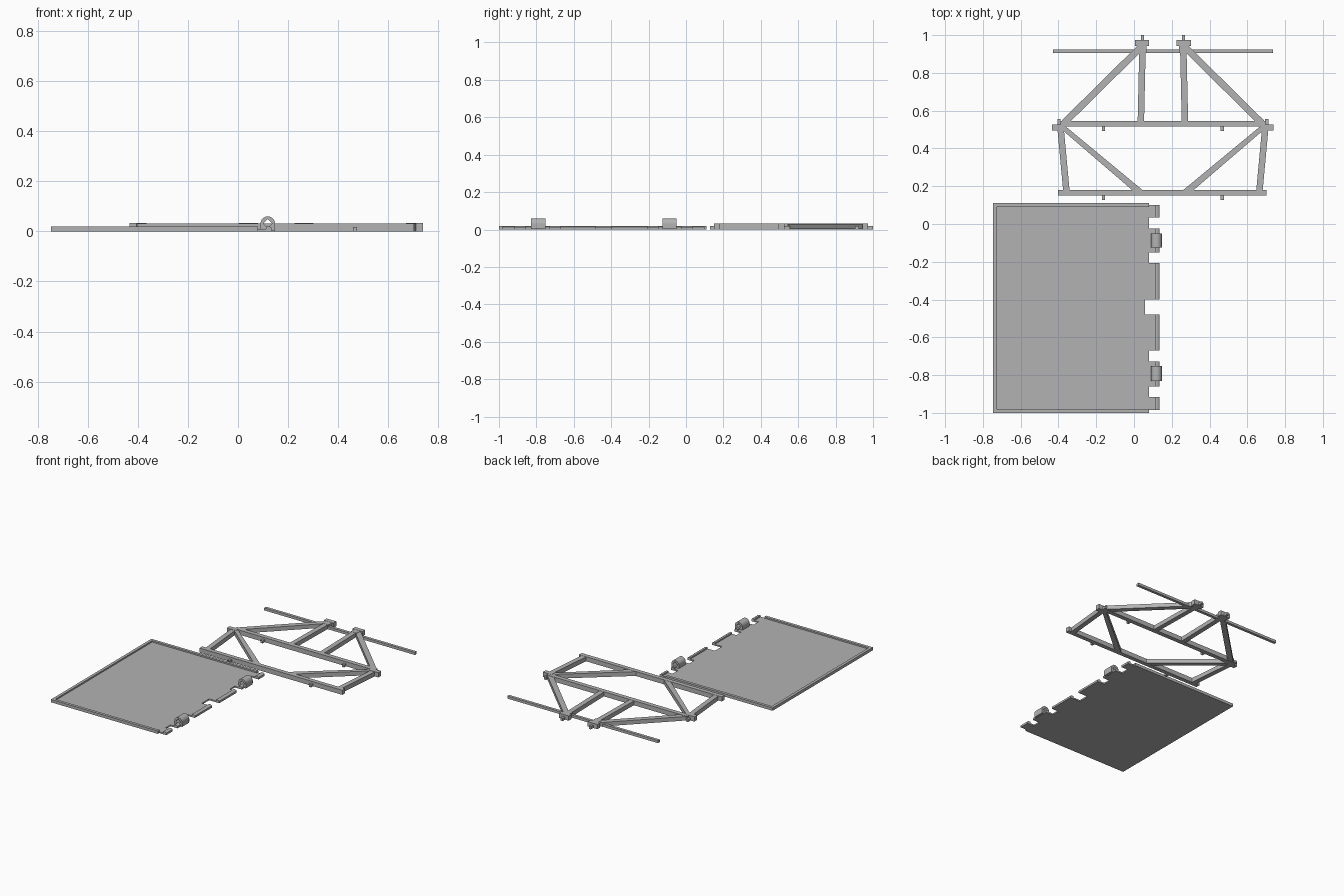
import bpy, bmesh, math
from mathutils import Vector

if "Cube" in bpy.data.objects:
    bpy.data.objects.remove(bpy.data.objects["Cube"])

grey = bpy.data.materials.new("plain grey")
grey.diffuse_color = (0.45, 0.45, 0.45, 1)
grey.use_nodes = True
grey.node_tree.nodes["Principled BSDF"].inputs["Base Color"].default_value = grey.diffuse_color
CX = 0.153  # mirror line of the truss


def finish(name, bm):
    bmesh.ops.recalc_face_normals(bm, faces=bm.faces)
    me = bpy.data.meshes.new(name)
    bm.to_mesh(me)
    bm.free()
    me.materials.append(grey)
    ob = bpy.data.objects.new(name, me)
    bpy.context.collection.objects.link(ob)
    return ob


def prism(name, pts, z0, z1):
    """Extrude an xy outline from z0 to z1."""
    bm = bmesh.new()
    face = bm.faces.new([bm.verts.new((x, y, z0)) for x, y in pts])
    ext = bmesh.ops.extrude_face_region(bm, geom=[face])
    top = [v for v in ext["geom"] if isinstance(v, bmesh.types.BMVert)]
    bmesh.ops.translate(bm, verts=top, vec=(0, 0, z1 - z0))
    return finish(name, bm)


def box(name, x0, x1, y0, y1, z0, z1):
    return prism(name, [(x0, y0), (x1, y0), (x1, y1), (x0, y1)], z0, z1)


def both(name, pts, z0, z1):
    """Prism plus its mirror image about the truss centre."""
    prism(name + "_left", pts, z0, z1)
    prism(name + "_right", [(2 * CX - x, y) for x, y in pts], z0, z1)


def both_box(name, x0, x1, y0, y1, z0, z1):
    both(name, [(x0, y0), (x1, y0), (x1, y1), (x0, y1)], z0, z1)


def strut(name, a, b, w, z0, z1):
    a, b = Vector(a), Vector(b)
    d = (b - a).normalized()
    n = Vector((-d.y, d.x)) * w / 2
    both(name, [tuple(p) for p in (a + n, b + n, b - n, a - n)], z0, z1)


# Door panel with tabs along the hinge edge
EDGE, LIP = 0.08, 0.135
tabs = [(-0.985, -0.915), (-0.86, -0.727), (-0.67, -0.48),
        (-0.40, -0.207), (-0.15, -0.025), (0.035, 0.10)]
outline = [(-0.747, 0.11), (-0.747, -1.0), (EDGE, -1.0)]
for y0, y1 in tabs:
    root0 = 0.057 if y0 == -0.40 else EDGE
    root1 = 0.057 if y1 == -0.48 else EDGE
    outline += [(root0, y0), (LIP, y0), (LIP, y1), (root1, y1)]
outline.append((EDGE, 0.11))
prism("door_panel", outline, 0, 0.01)

# Raised rim on three sides of the panel
prism("panel_rim", [(EDGE, 0.11), (-0.747, 0.11), (-0.747, -1.0), (EDGE, -1.0),
                    (EDGE, -0.98), (-0.727, -0.98), (-0.727, 0.09), (EDGE, 0.09)],
      0.01, 0.02)

# Lip with a sloped outer edge on every tab
for i, (y0, y1) in enumerate(tabs):
    bm = bmesh.new()
    prof = [(0.112, 0.01), (0.112, 0.02), (0.125, 0.02), (LIP, 0.014), (LIP, 0.01)]
    rings = [[bm.verts.new((x, y, z)) for x, z in prof] for y in (y0, y1)]
    for k in range(5):
        m = (k + 1) % 5
        bm.faces.new((rings[0][k], rings[0][m], rings[1][m], rings[1][k]))
    for r in rings:
        bm.faces.new(r)
    finish("tab_lip_%d" % i, bm)


# Hinge knuckles: round top, square foot, diamond hole
def knuckle(name, y0, y1):
    bm = bmesh.new()
    n, r, d, cx, cz = 32, 0.029, 0.018, 0.119, 0.031
    rings = []
    for y in (y0, y1):
        outer, inner = [], []
        for i in range(n):
            a = 2 * math.pi * i / n
            c, s = math.cos(a), math.sin(a)
            ro = r if s > -1e-6 else r / max(abs(c), abs(s))
            ri = d / (abs(c) + abs(s))
            outer.append(bm.verts.new((cx + ro * c, y, cz + ro * s)))
            inner.append(bm.verts.new((cx + ri * c, y, cz + ri * s)))
        rings.append((outer, inner))
    (o0, i0), (o1, i1) = rings
    for p, q in ((o0, o1), (i1, i0), (o0, i0), (o1, i1)):
        for k in range(n):
            m = (k + 1) % n
            bm.faces.new((p[k], p[m], q[m], q[k]))
    ob = finish(name, bm)
    bpy.context.view_layer.objects.active = ob
    ob.select_set(True)
    bpy.ops.object.shade_smooth_by_angle(angle=math.radians(30))
    ob.select_set(False)


knuckle("hinge_knuckle_front", -0.83, -0.752)
knuckle("hinge_knuckle_back", -0.125, -0.05)

# Truss cross beams and loose rod
H = 0.032
box("lower_beam", -0.403, 0.702, 0.15, 0.18, 0, H)
box("middle_beam", -0.39, 0.696, 0.515, 0.546, 0, H)
box("loose_rod", -0.43, 0.736, 0.904, 0.924, 0, 0.018)

# Truss struts
strut("side_leg", (-0.39, 0.52), (-0.357, 0.165), 0.034, 0, H - 0.001)
both("lower_brace", [(-0.40, 0.515), (-0.36, 0.515), (0.045, 0.18), (-0.01, 0.18)],
     0.001, H - 0.001)
strut("upper_brace", (-0.37, 0.535), (0.035, 0.935), 0.036, 0.002, H - 0.002)
strut("centre_post", (0.045, 0.93), (0.036, 0.53), 0.034, 0.001, H - 0.001)

# Corner joints with pins, and pegs below the beams
both_box("corner_block", -0.433, -0.365, 0.495, 0.527, 0, H + 0.001)
both_box("corner_pin", -0.405, -0.388, 0.52, 0.555, 0, 0.018)
both_box("top_block", 0.004, 0.08, 0.943, 0.973, 0, H + 0.001)
both_box("top_neck", 0.02, 0.067, 0.905, 0.95, 0, H)
both_box("top_pin", 0.036, 0.052, 0.96, 1.0, 0, 0.018)
for name, y in (("lower_peg", 0.15), ("middle_peg", 0.515)):
    both_box(name, -0.17, -0.153, y - 0.023, y + 0.005, 0.0005, 0.018)
